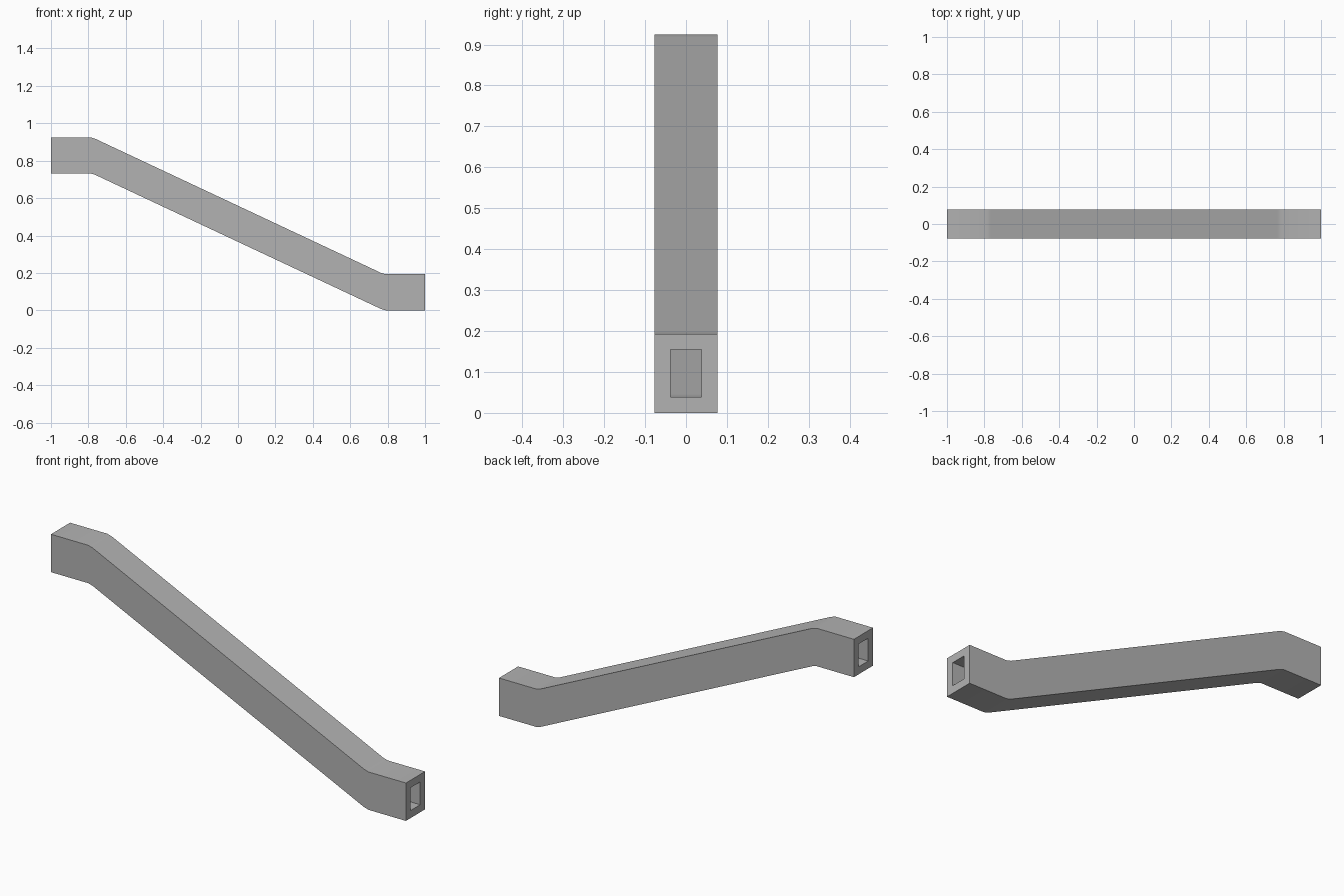
import bpy, bmesh

if "Cube" in bpy.data.objects:
    bpy.data.objects.remove(bpy.data.objects["Cube"])

# Centre line in the x-z plane: flat ends, eased bends, sloping middle
H, W = 0.193, 0.154            # outer section height and width
HH, HW = 0.116, 0.076          # inner opening height and width
TOP = 0.925 - H / 2
BOT = H / 2
path = [(-1, TOP), (-0.79, TOP), (-0.765, TOP - 0.007),
        (0.765, BOT + 0.007), (0.79, BOT), (1, BOT)]

mat = bpy.data.materials.new("light grey")
mat.diffuse_color = (0.45, 0.45, 0.45, 1)
mat.use_nodes = True
mat.node_tree.nodes["Principled BSDF"].inputs["Base Color"].default_value = mat.diffuse_color

bm = bmesh.new()


def rings(w, h):
    """One upright rectangle at each path point."""
    return [[bm.verts.new((x, y * w / 2, z + s * h / 2))
             for y, s in ((-1, -1), (1, -1), (1, 1), (-1, 1))]
            for x, z in path]


def bridge(a, b):
    for i in range(4):
        j = (i + 1) % 4
        bm.faces.new((a[i], a[j], b[j], b[i]))


outer, inner = rings(W, H), rings(HW, HH)
# Outer and inner walls
for loops in (outer, inner):
    for a, b in zip(loops, loops[1:]):
        bridge(a, b)
# Open end rims
for k in (0, -1):
    bridge(outer[k], inner[k])
bmesh.ops.recalc_face_normals(bm, faces=bm.faces)

mesh = bpy.data.meshes.new("hollow_duct")
bm.to_mesh(mesh)
bm.free()
duct = bpy.data.objects.new("hollow_duct", mesh)
bpy.context.collection.objects.link(duct)
mesh.materials.append(mat)

# Soften the bends, keep the long edges sharp
bpy.context.view_layer.objects.active = duct
duct.select_set(True)
bpy.ops.object.shade_smooth_by_angle(angle=0.52)
